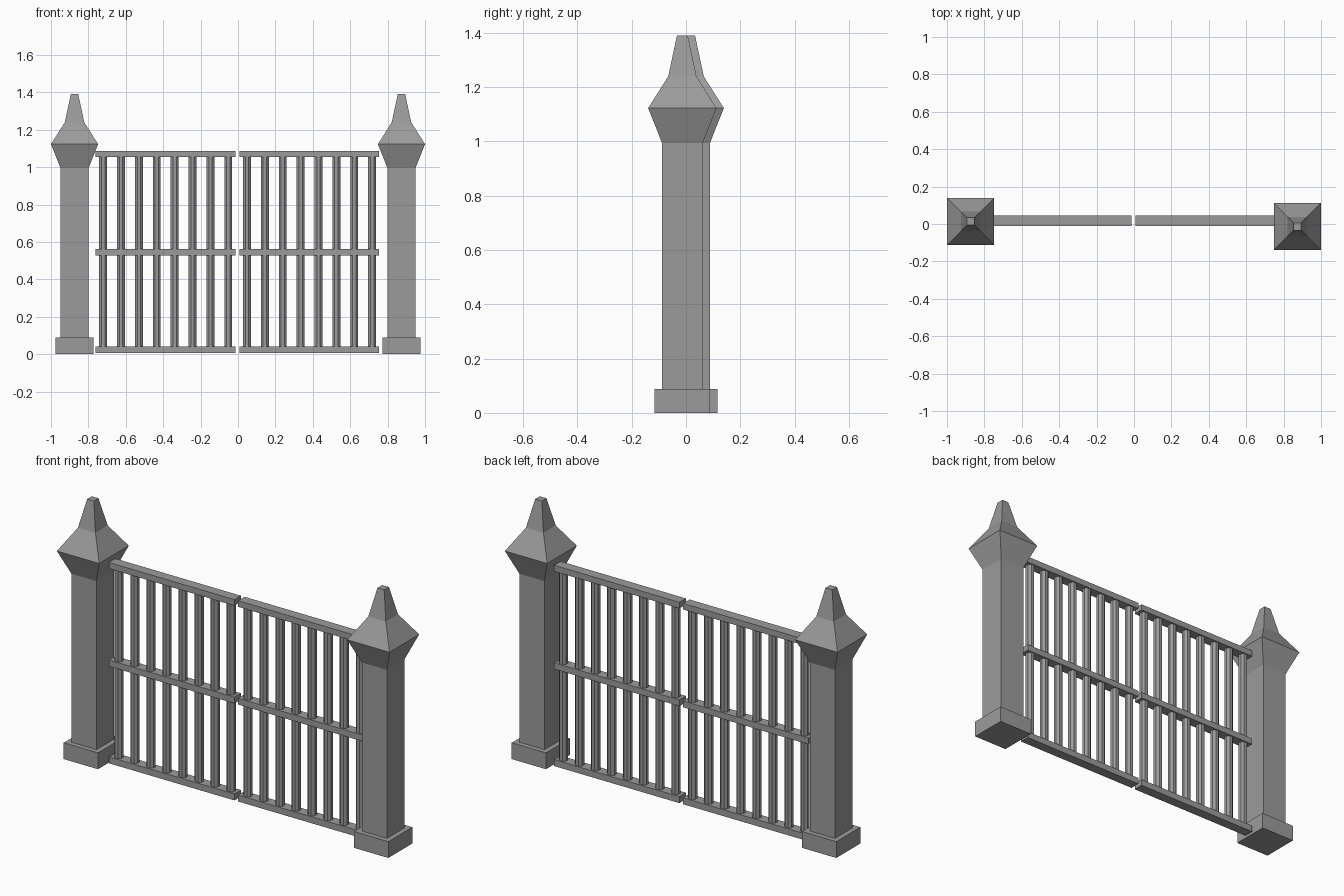
import bpy
import bmesh
import math
from mathutils import Matrix

cube = bpy.data.objects.get("Cube")
if cube:
    bpy.data.objects.remove(cube, do_unlink=True)

GREY = (0.33, 0.33, 0.33, 1)
stone = bpy.data.materials.new("grey")
stone.use_nodes = True
stone.diffuse_color = GREY
stone.node_tree.nodes["Principled BSDF"].inputs["Base Color"].default_value = GREY


def finish(bm, name):
    bmesh.ops.recalc_face_normals(bm, faces=bm.faces)
    mesh = bpy.data.meshes.new(name)
    bm.to_mesh(mesh)
    bm.free()
    mesh.materials.append(stone)
    obj = bpy.data.objects.new(name, mesh)
    bpy.context.collection.objects.link(obj)
    return obj


def square_stack(name, x, y, profile):
    """Square rings of (half width, height), joined and capped."""
    bm = bmesh.new()
    rings = [[bm.verts.new((x + sx * h, y + sy * h, z))
              for sx, sy in ((-1, -1), (1, -1), (1, 1), (-1, 1))]
             for h, z in profile]
    for low, high in zip(rings, rings[1:]):
        for i in range(4):
            j = (i + 1) % 4
            bm.faces.new((low[i], low[j], high[j], high[i]))
    bm.faces.new(rings[0])
    bm.faces.new(rings[-1])
    return finish(bm, name)


def rail(name, x0, x1, z0, z1):
    bm = bmesh.new()
    place = (Matrix.Translation(((x0 + x1) / 2, GATE_Y, (z0 + z1) / 2))
             @ Matrix.Diagonal((x1 - x0, 0.055, z1 - z0, 1)))
    bmesh.ops.create_cube(bm, size=1, matrix=place)
    return finish(bm, name)


def bars(name, first, last, count):
    bm = bmesh.new()
    for i in range(count):
        x = first + (last - first) * i / (count - 1)
        bmesh.ops.create_cone(
            bm, cap_ends=True, segments=8, radius1=0.023, radius2=0.023, depth=1.05,
            matrix=Matrix.Translation((x, GATE_Y, 0.545))
            @ Matrix.Rotation(math.pi / 8, 4, "Z"))
    return finish(bm, name)


GATE_Y = 0.017
BASE = [(0.102, 0), (0.102, 0.088)]
PILLAR = [(0.075, 0.08), (0.075, 0.995), (0.126, 1.123), (0.052, 1.24), (0.02, 1.39)]
RAILS = {"bottom": (0.005, 0.04), "middle": (0.527, 0.561), "top": (1.053, 1.086)}

# Gate posts, set slightly out of line with each other
for side, x, y in (("right", -0.874, 0.0135), ("left", 0.874, -0.0135)):
    square_stack(side + "_post_base", x, y, BASE)
    square_stack(side + "_post", x, y, PILLAR)

# Two gate leaves
for side, x0, x1 in (("right", -0.761, -0.014), ("left", 0.008, 0.755)):
    for level, (z0, z1) in RAILS.items():
        rail(f"{side}_{level}_rail", x0, x1, z0, z1)
    bars(side + "_gate_bars", x0 + 0.04, x1 - 0.038, 8)
